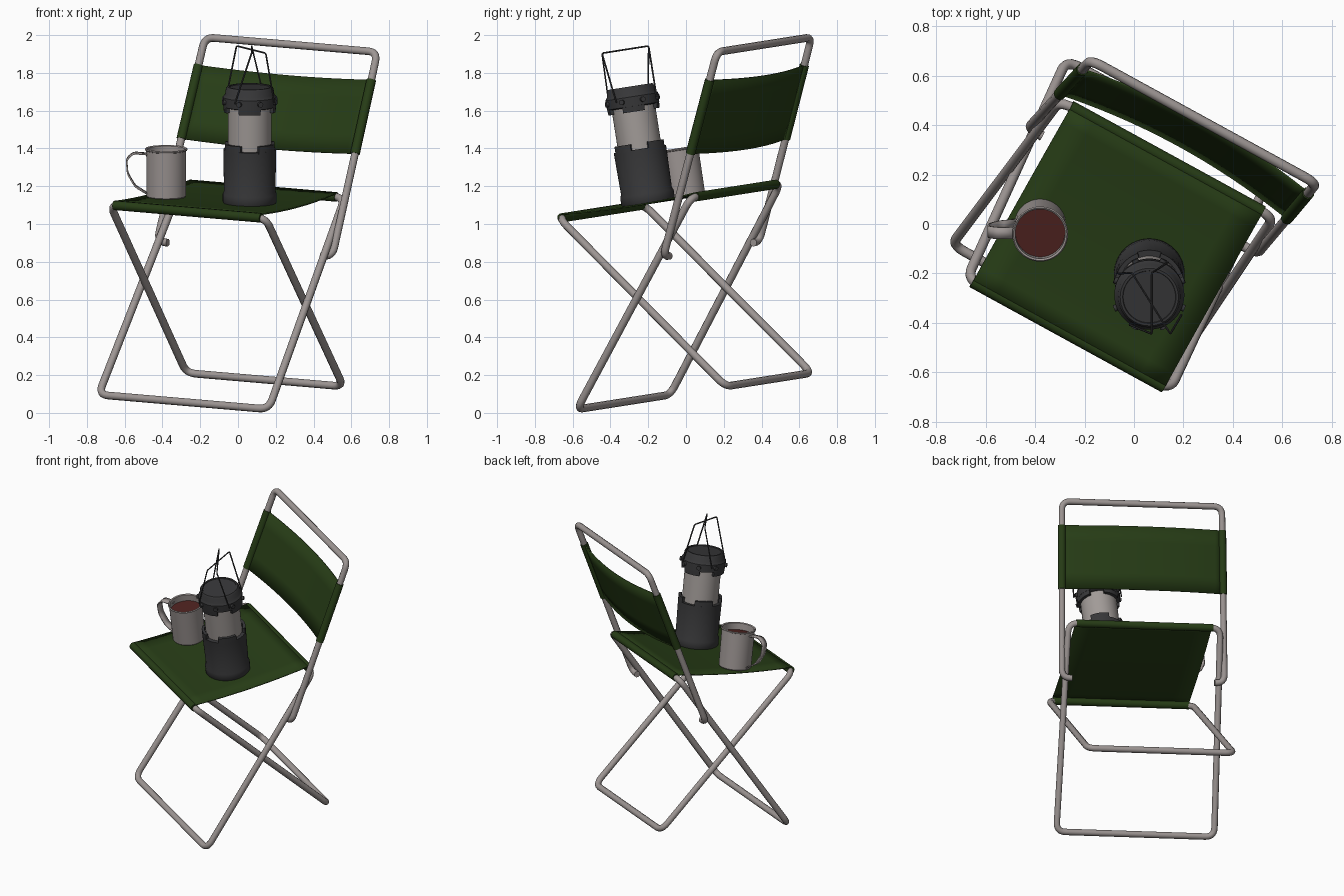
import bpy, bmesh, math
from mathutils import Matrix, Vector

if "Cube" in bpy.data.objects:
    bpy.data.objects.remove(bpy.data.objects["Cube"])

TILT = Matrix.Rotation(math.radians(8.9), 4, 'X')
CHAIR = TILT @ Matrix.Rotation(math.radians(-29), 4, 'Z') @ Matrix.Translation((-0.098, 0, 0))
LANTERN = TILT @ Matrix.Translation((0.062, -0.025, 1.128))
MUG = TILT @ Matrix.Translation((-0.38, 0.176, 1.128))


def mat(name, rgb):
    m = bpy.data.materials.new(name)
    m.diffuse_color = (*rgb, 1)
    m.use_nodes = True
    m.node_tree.nodes["Principled BSDF"].inputs["Base Color"].default_value = m.diffuse_color
    return m


METAL = mat("grey metal", (0.34, 0.305, 0.295))
GREEN = mat("green canvas", (0.02, 0.046, 0.008))
DARK = mat("dark plastic", (0.038, 0.038, 0.04))
GLASS = mat("frosted lens", (0.36, 0.33, 0.315))
DRINK = mat("red drink", (0.075, 0.016, 0.014))


def finish(ob, material, place, angle=35):
    ob.data.materials.clear()
    ob.data.materials.append(material)
    bpy.ops.object.select_all(action='DESELECT')
    ob.select_set(True)
    bpy.context.view_layer.objects.active = ob
    bpy.ops.object.shade_smooth_by_angle(angle=math.radians(angle))
    ob.matrix_world = place
    return ob


def from_bmesh(name, bm, material, place, angle=35):
    bmesh.ops.remove_doubles(bm, verts=bm.verts, dist=1e-5)
    bmesh.ops.recalc_face_normals(bm, faces=bm.faces)
    me = bpy.data.meshes.new(name)
    bm.to_mesh(me)
    bm.free()
    ob = bpy.data.objects.new(name, me)
    bpy.context.collection.objects.link(ob)
    return finish(ob, material, place, angle)


def rounded(pts, rad, closed):
    """Replace the corners of a path by short arcs."""
    pts = [Vector(p) for p in pts]
    out = []
    for i, p in enumerate(pts):
        if not closed and i in (0, len(pts) - 1):
            out.append(p)
            continue
        a = (pts[i - 1] - p).normalized() * rad
        b = (pts[(i + 1) % len(pts)] - p).normalized() * rad
        for k in range(7):
            t = k / 6
            out.append(p + a * (1 - t) ** 2 + b * t ** 2)
    return out


def tube(name, pts, r, material, place, closed=False, rad=0.06, res=3):
    cu = bpy.data.curves.new(name, 'CURVE')
    cu.dimensions = '3D'
    cu.bevel_depth, cu.bevel_resolution, cu.use_fill_caps = r, res, True
    path = rounded(pts, rad, closed)
    sp = cu.splines.new('POLY')
    sp.points.add(len(path) - 1)
    for q, p in zip(sp.points, path):
        q.co = (*p, 1)
    sp.use_cyclic_u = closed
    ob = bpy.data.objects.new(name, cu)
    bpy.context.collection.objects.link(ob)
    bpy.ops.object.select_all(action='DESELECT')
    ob.select_set(True)
    bpy.context.view_layer.objects.active = ob
    bpy.ops.object.convert(target='MESH')
    return finish(bpy.context.view_layer.objects.active, material, place, 50)


def lathe(name, prof, material, place, n=48, a0=0, sweep=360):
    """Spin a (radius, height) profile; partial sweeps get closed ends."""
    bm = bmesh.new()
    full = sweep == 360
    steps = n if full else max(3, int(n * sweep / 360))
    rings = []
    for i in range(steps + (0 if full else 1)):
        a = math.radians(a0 + sweep * i / steps)
        rings.append([bm.verts.new((r * math.cos(a), r * math.sin(a), z)) for r, z in prof])
    m = len(prof)
    for i in range(steps):
        A, B = rings[i], rings[(i + 1) % len(rings)]
        for j in range(m - 1 if full else m):
            k = (j + 1) % m
            bm.faces.new((A[j], B[j], B[k], A[k]))
    if not full:
        bm.faces.new(rings[0])
        bm.faces.new(rings[-1])
    return from_bmesh(name, bm, material, place)


def sheet(name, fn, nu, nv, place):
    """Thin canvas from a function of u, v in 0..1."""
    bm = bmesh.new()
    g = [[bm.verts.new(fn(i / nu, j / nv)) for j in range(nv + 1)] for i in range(nu + 1)]
    for i in range(nu):
        for j in range(nv):
            bm.faces.new((g[i][j], g[i + 1][j], g[i + 1][j + 1], g[i][j + 1]))
    ob = from_bmesh(name, bm, GREEN, place)
    so = ob.modifiers.new("thickness", 'SOLIDIFY')
    so.thickness, so.offset = 0.008, 0
    return ob


# Folding legs: two closed tube loops
R = 0.0205
tube("front_leg_frame", [(-.515, -.417, .108), (.515, -.417, .108), (.495, .45, 1.122), (-.495, .45, 1.122)],
     R, METAL, CHAIR, True)
tube("rear_leg_frame", [(-.475, .47, .106), (.475, .47, .106), (.47, -.37, 1.122), (-.47, -.37, 1.122)],
     R, METAL, CHAIR, True)

# Backrest frame with hooked lower ends


def upright(h):
    return .25 + (h - .835) * .495


tube("back_frame", [(-.465, .25, .835), (-.53, .25, .835), (-.522, upright(1.862), 1.862),
                    (.522, upright(1.862), 1.862), (.53, .25, .835), (.465, .25, .835)],
     R, METAL, CHAIR, rad=0.055)

# Seat canvas, sagging a little, with sleeves on both bars
sheet("seat", lambda u, v: (-.445 + .89 * u, -.37 + .82 * v, 1.142 - .016 * (1 - (2 * v - 1) ** 2)), 8, 12, CHAIR)
for nm, t in (("seat_sleeve_front", -.37), ("seat_sleeve_back", .45)):
    tube(nm, [(-.445, t, 1.122), (.445, t, 1.122)], .0255, GREEN, CHAIR)

# Backrest canvas, bowed to the rear, with sleeves on both uprights


def back_point(u, v):
    x, h = 2 * u - 1, 1.352 + .37 * v
    bow = .05 * (1 - x * x)
    return (x * .525, upright(h) + bow * .9, h - bow * .44)


sheet("backrest", back_point, 20, 4, CHAIR)
for side, nm in ((-1, "left"), (1, "right")):
    tube("backrest_sleeve_" + nm, [(side * .526, upright(1.352), 1.352), (side * .523, upright(1.722), 1.722)],
         .0255, GREEN, CHAIR)

# Lantern: base, lens, cap
lathe("lantern_base", [(0, 0), (.138, 0), (.143, .008), (.143, .05), (.136, .065), (.14, .28),
                       (.14, .29), (.118, .29), (0, .29)], DARK, LANTERN)
lathe("lantern_lens", [(0, .27), (.116, .27), (.116, .53), (0, .53)], GLASS, LANTERN)
lathe("lantern_cap", [(0, .515), (.125, .515), (.14, .52), (.142, .57), (.13, .585), (.126, .615),
                      (.118, .625), (.108, .625), (.106, .62), (0, .62)], DARK, LANTERN)
for k in range(4):
    lathe("lantern_base_tab", [(.122, .28), (.14, .28), (.14, .322), (.122, .322)], DARK, LANTERN,
          a0=20 + 90 * k, sweep=50)
    lathe("lantern_cap_tab", [(.118, .49), (.137, .49), (.14, .53), (.118, .53)], DARK, LANTERN,
          a0=65 + 90 * k, sweep=50)

# Knobs around the cap
for k in range(8):
    a = math.radians(22.5 + 45 * k)
    c = Vector((math.cos(a), math.sin(a), 0))
    tube("lantern_knob", [c * .13 + Vector((0, 0, .548)), c * .154 + Vector((0, 0, .548))], .014, DARK, LANTERN)

# Two crossing wire handles
for nm, pts in (("handle_a", [(-.125, .085, .55), (-.07, .13, .822), (.085, -.12, .822), (.13, -.085, .55)]),
                ("handle_b", [(.075, .13, .55), (.01, .13, .822), (.01, -.12, .822), (-.08, -.125, .55)])):
    tube("lantern_" + nm, pts, .0045, DARK, LANTERN, rad=.012, res=1)

# Mug with rolled rim, drink and strap handle
lathe("mug", [(0, 0), (.098, 0), (.104, .008), (.106, .25), (.111, .252), (.113, .258), (.108, .263),
              (.101, .258), (.1, .012), (0, .012)], METAL, MUG)
lathe("drink", [(0, .21), (.1005, .21), (.1005, .215), (0, .215)], DRINK, MUG)
path = rounded([(-.1, 0, .232), (-.175, 0, .238), (-.21, 0, .205), (-.205, 0, .13), (-.165, 0, .06), (-.1, 0, .02)],
               .02, False)
bm = bmesh.new()
rows = [[bm.verts.new((p.x, y, p.z)) for y in (-.024, .024)] for p in path]
for a, b in zip(rows, rows[1:]):
    bm.faces.new((a[0], b[0], b[1], a[1]))
strap = from_bmesh("mug_handle", bm, METAL, MUG)
so = strap.modifiers.new("thickness", 'SOLIDIFY')
so.thickness, so.offset = 0.008, 0
